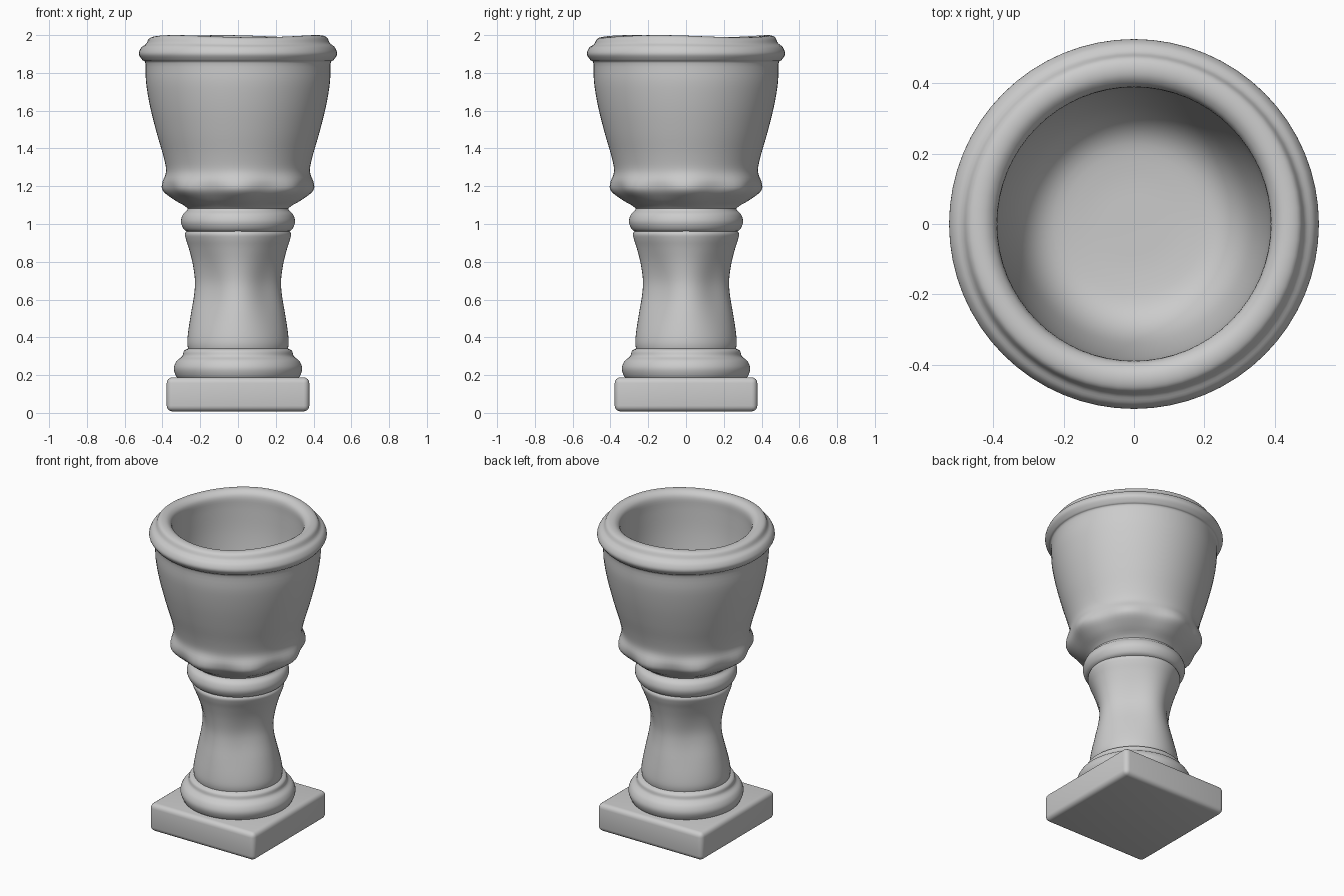
import bpy, bmesh, math
from mathutils import Vector

cube = bpy.data.objects.get("Cube")
if cube:
    bpy.data.objects.remove(cube, do_unlink=True)

stone = bpy.data.materials.new("grey_stone")
stone.use_nodes = True
GREY = (0.6, 0.6, 0.6, 1)
stone.diffuse_color = GREY
stone.node_tree.nodes["Principled BSDF"].inputs["Base Color"].default_value = GREY
SEGMENTS = 64


def finish(name, bm, angle):
    bmesh.ops.recalc_face_normals(bm, faces=bm.faces)
    mesh = bpy.data.meshes.new(name)
    bm.to_mesh(mesh)
    bm.free()
    mesh.materials.append(stone)
    obj = bpy.data.objects.new(name, mesh)
    bpy.context.collection.objects.link(obj)
    bpy.ops.object.select_all(action="DESELECT")
    obj.select_set(True)
    bpy.context.view_layer.objects.active = obj
    bpy.ops.object.shade_smooth_by_angle(angle=math.radians(angle))
    return obj


def smooth_curve(points, steps=4):
    """Pass a rounded curve through the profile points."""
    pts = [Vector(p) for p in points]
    pts = [pts[0]] + pts + [pts[-1]]
    curve = []
    for a, b, c, d in zip(pts, pts[1:], pts[2:], pts[3:]):
        for i in range(steps):
            t = i / steps
            curve.append(0.5 * (2 * b + (c - a) * t + (2 * a - 5 * b + 4 * c - d) * t * t
                                + (3 * b - a - 3 * c + d) * t ** 3))
    return curve + [pts[-1]]


def lathe(name, points, shape=lambda r, z, a: (r, z)):
    """Turn a profile of (radius, height) points; shape varies it by angle."""
    bm = bmesh.new()
    rings = []
    for r, z in smooth_curve(points):
        ring = []
        for i in range(SEGMENTS):
            a = math.tau * i / SEGMENTS
            rr, zz = shape(r, z, a)
            ring.append(bm.verts.new((rr * math.cos(a), rr * math.sin(a), zz)))
        rings.append(ring)
    for low, high in zip(rings, rings[1:]):
        for i in range(SEGMENTS):
            j = (i + 1) % SEGMENTS
            bm.faces.new((low[i], low[j], high[j], high[i]))
    bm.faces.new(rings[0])
    bm.faces.new(rings[-1])
    return finish(name, bm, 60)


def bump(z, centre, width):
    return math.exp(-((z - centre) / width) ** 2)


def stem_shape(r, z, a):
    # Four wide flat faces on the diagonals, rounded ridges on the axes
    return r + 0.014 * (math.cos(4 * a) - 1) * bump(z, 0.68, 0.25), z


def bowl_shape(r, z, a):
    # Soft lobes under the bowl and a worn, uneven rim
    r += 0.012 * math.cos(8 * a) * bump(z, 1.18, 0.06) * (r > 0.3)
    z += 0.006 * math.cos(3 * a + 1) * bump(z, 2.0, 0.06)
    return r, z


# Square plinth with soft, slightly hollowed sides
bm = bmesh.new()
bmesh.ops.create_cube(bm, size=1)
for v in bm.verts:
    v.co = Vector((v.co.x * 0.755, v.co.y * 0.755, v.co.z * 0.18 + 0.098))
bmesh.ops.bevel(bm, geom=bm.edges[:], offset=0.03, segments=4, profile=0.5, affect="EDGES")
finish("square_plinth", bm, 60)

lathe("foot_ring", [(0.30, 0.17), (0.325, 0.19), (0.34, 0.235), (0.325, 0.275),
                    (0.295, 0.30), (0.285, 0.33), (0.25, 0.345)])

lathe("stem", [(0.255, 0.31), (0.268, 0.36), (0.265, 0.42), (0.25, 0.52), (0.233, 0.62),
               (0.228, 0.70), (0.24, 0.79), (0.26, 0.87), (0.276, 0.92), (0.28, 0.95),
               (0.26, 0.975)], stem_shape)

lathe("collar_ring", [(0.255, 0.955), (0.285, 0.97), (0.302, 1.01), (0.292, 1.05),
                      (0.268, 1.075), (0.265, 1.10)])

# Hollow bowl: outside wall, rolled rim, inside wall and floor
lathe("bowl", [(0.24, 1.05), (0.275, 1.09), (0.335, 1.13), (0.385, 1.175), (0.393, 1.22),
               (0.38, 1.28), (0.395, 1.36), (0.43, 1.48), (0.465, 1.62), (0.487, 1.75),
               (0.49, 1.85), (0.505, 1.867), (0.525, 1.90), (0.512, 1.935), (0.487, 1.955),
               (0.47, 1.985), (0.44, 1.994), (0.41, 1.985), (0.39, 1.955), (0.388, 1.88),
               (0.38, 1.72), (0.355, 1.55), (0.315, 1.42), (0.25, 1.35), (0.15, 1.33),
               (0.04, 1.327)], bowl_shape)
